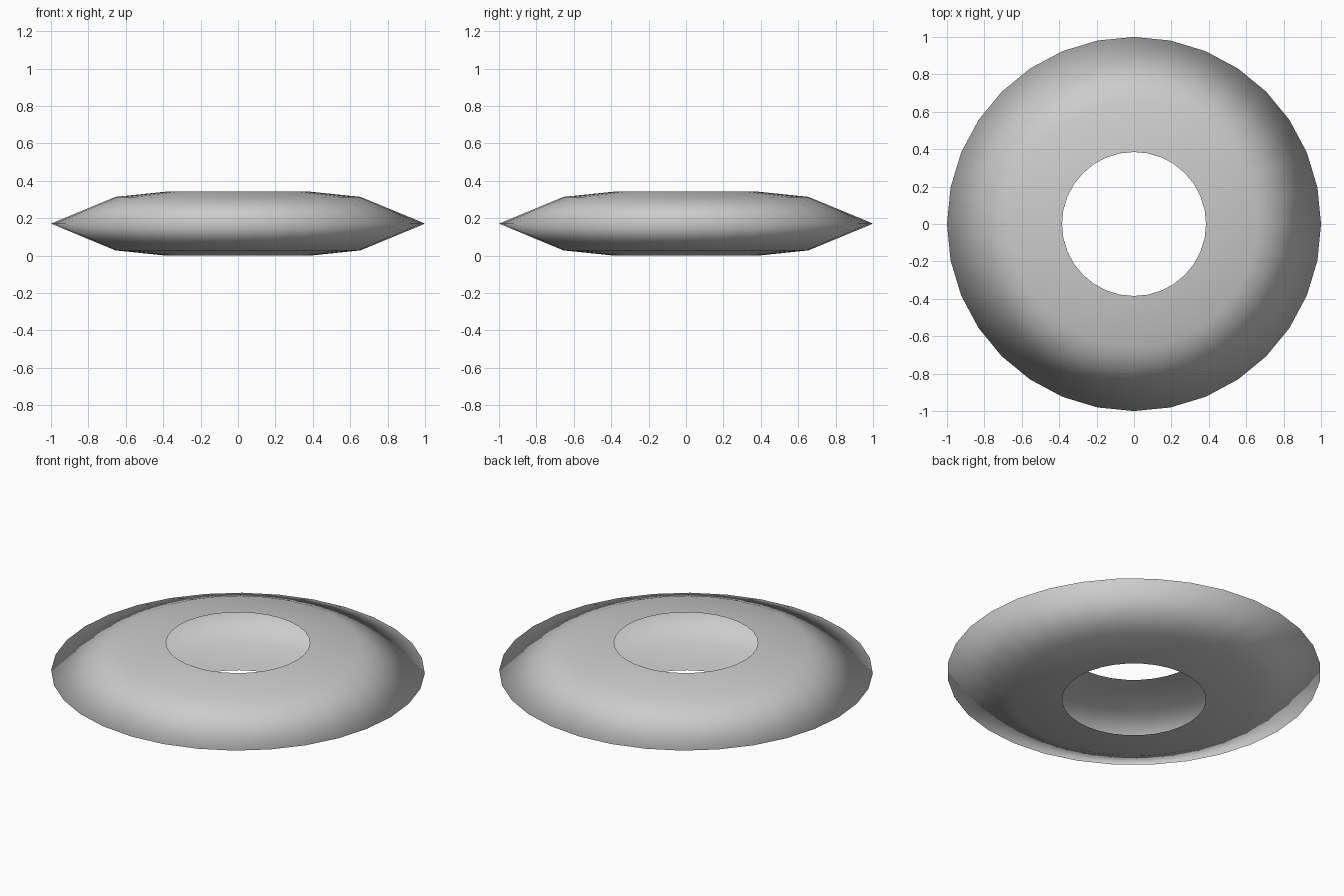
import bpy, bmesh
from math import cos, sin, tau

if "Cube" in bpy.data.objects:
    bpy.data.objects.remove(bpy.data.objects["Cube"])

SEGMENTS = 32
# Half-profile of the open ring shell: (radius, height)
PROFILE = [(0.385, 0.0), (0.655, 0.028), (1.0, 0.171), (0.655, 0.314), (0.385, 0.342)]


def lathe(name, profile, segments):
    bm = bmesh.new()
    rings = [[bm.verts.new((r * cos(tau * i / segments), r * sin(tau * i / segments), z))
              for i in range(segments)] for r, z in profile]
    for low, high in zip(rings, rings[1:]):
        for i in range(segments):
            j = (i + 1) % segments
            face = bm.faces.new((low[i], low[j], high[j], high[i]))
            face.smooth = True
    mesh = bpy.data.meshes.new(name)
    bm.to_mesh(mesh)
    bm.free()
    obj = bpy.data.objects.new(name, mesh)
    bpy.context.collection.objects.link(obj)
    return obj


# Hollow ring, open towards the central hole
lathe("ring_shell", PROFILE, SEGMENTS)
